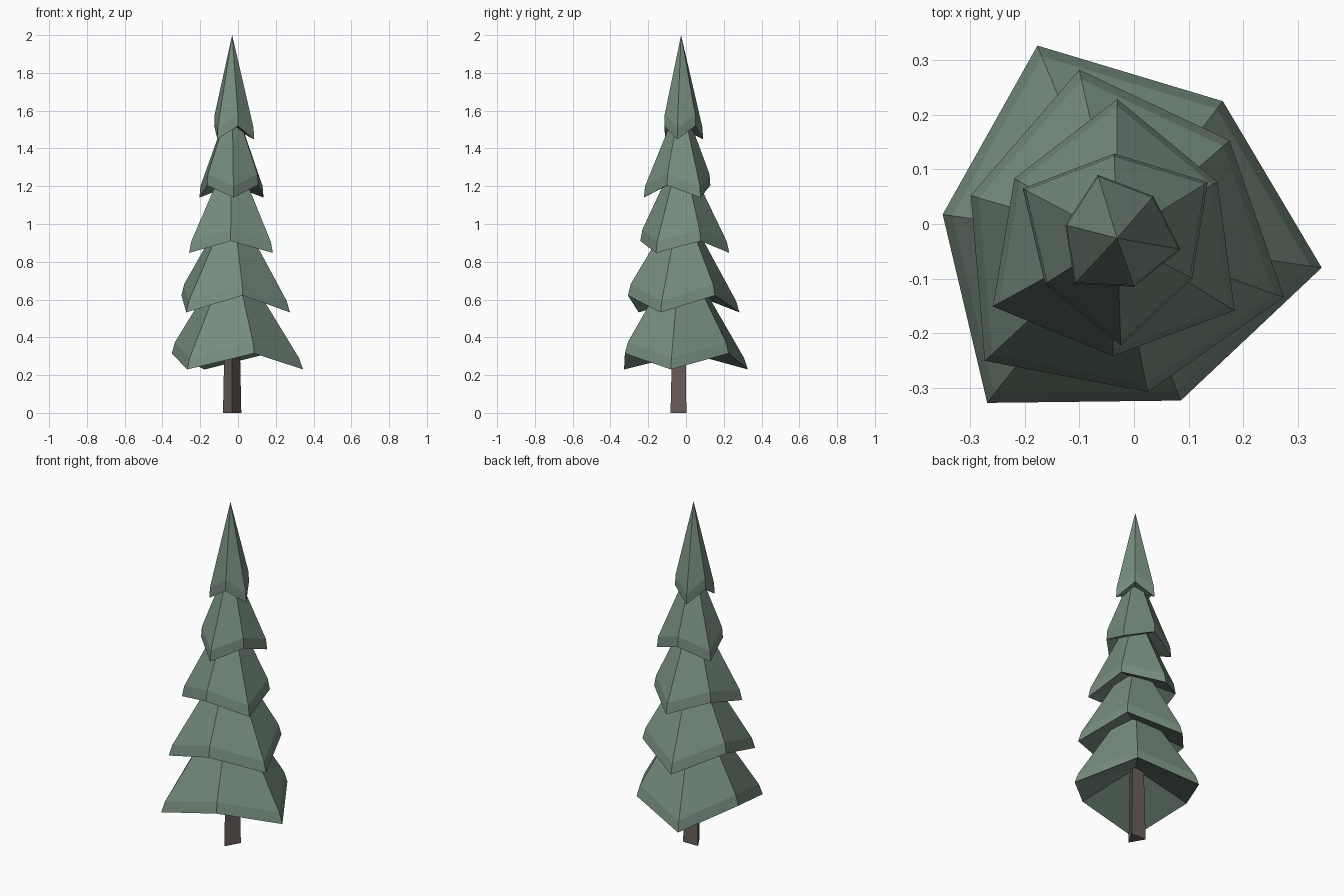
import bpy, bmesh, math
from mathutils import Vector

cube = bpy.data.objects.get("Cube")
if cube:
    bpy.data.objects.remove(cube, do_unlink=True)


def material(name, rgb):
    mat = bpy.data.materials.new(name)
    mat.use_nodes = True
    mat.diffuse_color = (*rgb, 1)
    mat.node_tree.nodes["Principled BSDF"].inputs["Base Color"].default_value = (*rgb, 1)
    return mat


def point(centre, radius, degrees, z):
    a = math.radians(degrees)
    return Vector((centre[0] + radius * math.cos(a), centre[1] + radius * math.sin(a), z))


def finish(name, bm, mat):
    bmesh.ops.recalc_face_normals(bm, faces=bm.faces)
    mesh = bpy.data.meshes.new(name)
    bm.to_mesh(mesh)
    bm.free()
    mesh.materials.append(mat)
    obj = bpy.data.objects.new(name, mesh)
    bpy.context.collection.objects.link(obj)
    return obj


def bough_tier(name, centre, long_r, short_r, angle, low_z, high_z, apex_z, inset, mat):
    """Six-cornered skirt: long drooping corners alternate with short raised ones."""
    bm = bmesh.new()
    hem, rim = [], []
    for i in range(6):
        r, z = (short_r, high_z) if i % 2 else (long_r, low_z)
        a = angle + 60 * i
        hem.append(bm.verts.new(point(centre, r, a, z)))
        rim.append(bm.verts.new(point(centre, r * inset, a, z + 0.06)))
    apex = bm.verts.new(point(TIP, 0, 0, apex_z))
    hollow = bm.verts.new(point(TIP, 0, 0, low_z + 0.52 * long_r))
    for i in range(6):
        j = (i + 1) % 6
        bm.faces.new((hem[i], hem[j], rim[j], rim[i]))
        bm.faces.new((rim[i], rim[j], apex))
        bm.faces.new((hem[j], hem[i], hollow))
    return finish(name, bm, mat)


needles = material("pine green", (0.18, 0.262, 0.205))
bark = material("bark brown", (0.145, 0.117, 0.105))
TIP = (-0.031, -0.026)

# Boughs, bottom to top:
# centre, long radius, short radius, angle, low, high, apex, rim inset
tiers = [
    ((-0.034, -0.027), 0.382, 0.320, 112, 0.23, 0.315, 0.87, 0.945),
    ((-0.033, -0.034), 0.324, 0.280, 102, 0.532, 0.622, 1.13, 0.945),
    ((-0.035, -0.027), 0.256, 0.215, 89, 0.847, 0.91, 1.41, 0.95),
    ((-0.031, -0.027), 0.196, 0.156, 32, 1.14, 1.205, 1.67, 0.97),
    ((-0.030, -0.022), 0.118, 0.098, 108, 1.448, 1.52, 2.00, 0.975),
]
for n, tier in enumerate(tiers, 1):
    bough_tier(f"bough_tier_{n}", *tier, needles)

# Three-sided tapering trunk
bm = bmesh.new()
base = [bm.verts.new(point(TIP, 0.056, a, 0)) for a in (-90, 30, 150)]
top = [bm.verts.new(point(TIP, 0.044, a, 0.5)) for a in (-90, 30, 150)]
bm.faces.new(base)
bm.faces.new(top)
for i in range(3):
    j = (i + 1) % 3
    bm.faces.new((base[i], base[j], top[j], top[i]))
finish("trunk", bm, bark)
